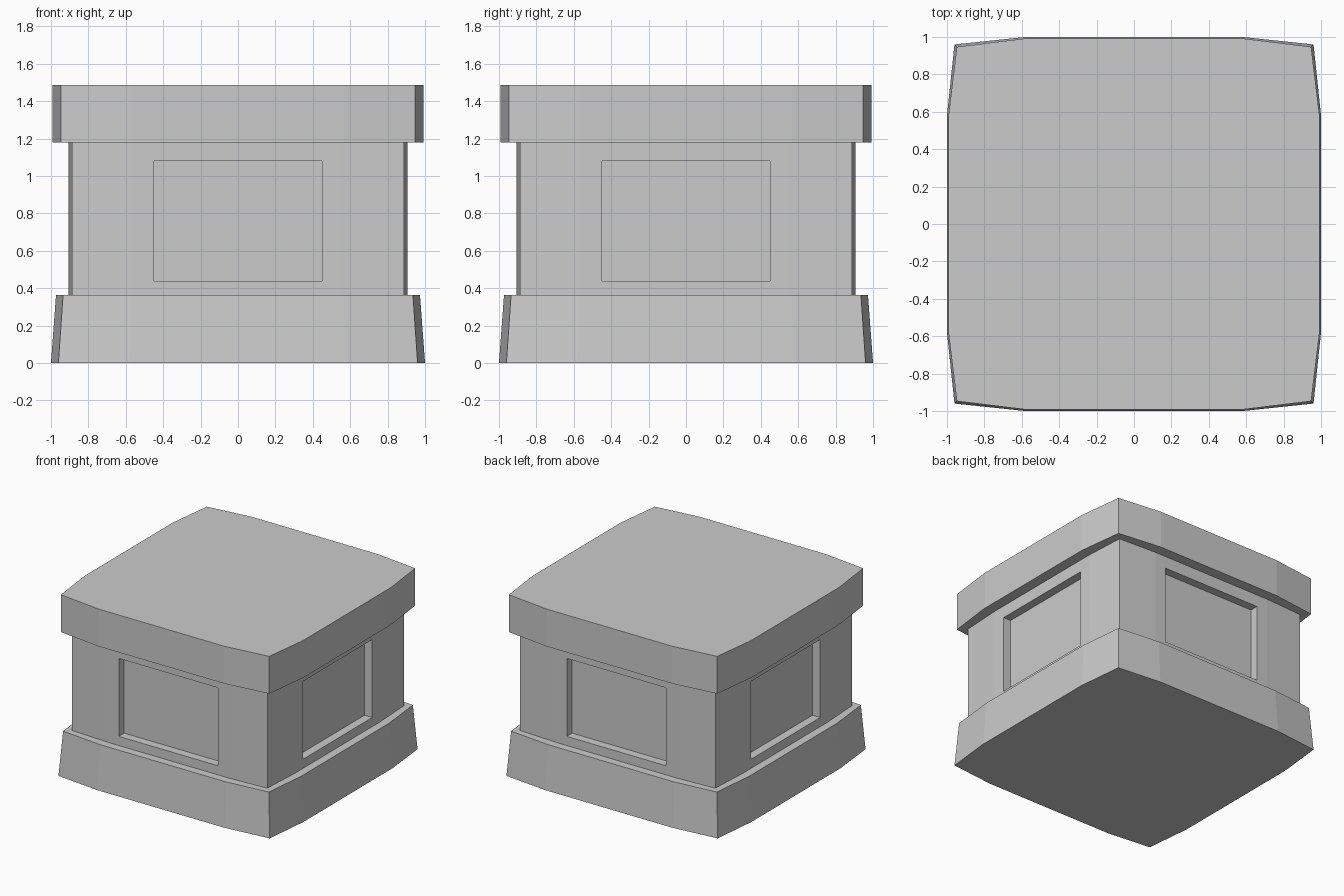
import bpy, bmesh
from mathutils import Matrix
from math import pi

if "Cube" in bpy.data.objects:
    bpy.data.objects.remove(bpy.data.objects["Cube"])


def outline(half, corner, flat):
    """12-sided bowed square: each side is a corner plus a flat middle stretch."""
    side = [(-corner, -corner), (-flat, -half), (flat, -half)]
    pts = []
    for k in range(4):
        c, s = [(1, 0), (0, 1), (-1, 0), (0, -1)][k]
        pts += [(x * c - y * s, x * s + y * c) for x, y in side]
    return pts


def block(name, z0, bottom, z1, top, panel=None):
    """Closed block between two outlines; panel = (margin, depth) sinks each middle facet."""
    bm = bmesh.new()
    lo = [bm.verts.new((x, y, z0)) for x, y in outline(*bottom)]
    hi = [bm.verts.new((x, y, z1)) for x, y in outline(*top)]
    n = len(lo)
    walls = [bm.faces.new((lo[i], lo[(i + 1) % n], hi[(i + 1) % n], hi[i])) for i in range(n)]
    bm.faces.new(lo[::-1])
    bm.faces.new(hi)
    bm.normal_update()
    if panel:
        margin, depth = panel
        mids = walls[1::3]
        bmesh.ops.inset_individual(bm, faces=mids, thickness=margin, use_even_offset=True)
        bm.normal_update()
        bmesh.ops.inset_individual(bm, faces=mids, thickness=0, depth=-depth)
    mesh = bpy.data.meshes.new(name)
    bm.to_mesh(mesh)
    bm.free()
    obj = bpy.data.objects.new(name, mesh)
    bpy.context.collection.objects.link(obj)
    return obj


# Tapered foot
block("base", 0, (1.0, 0.96, 0.58), 0.365, (0.973, 0.935, 0.57))
# Body with a recessed panel on each side (its lower end sits inside the base)
block("shaft", 0.34, (0.905, 0.887, 0.55), 1.18, (0.905, 0.887, 0.55), panel=(0.1, 0.07))
# Overhanging top slab
block("cap", 1.18, (0.993, 0.947, 0.57), 1.487, (0.993, 0.947, 0.57))
